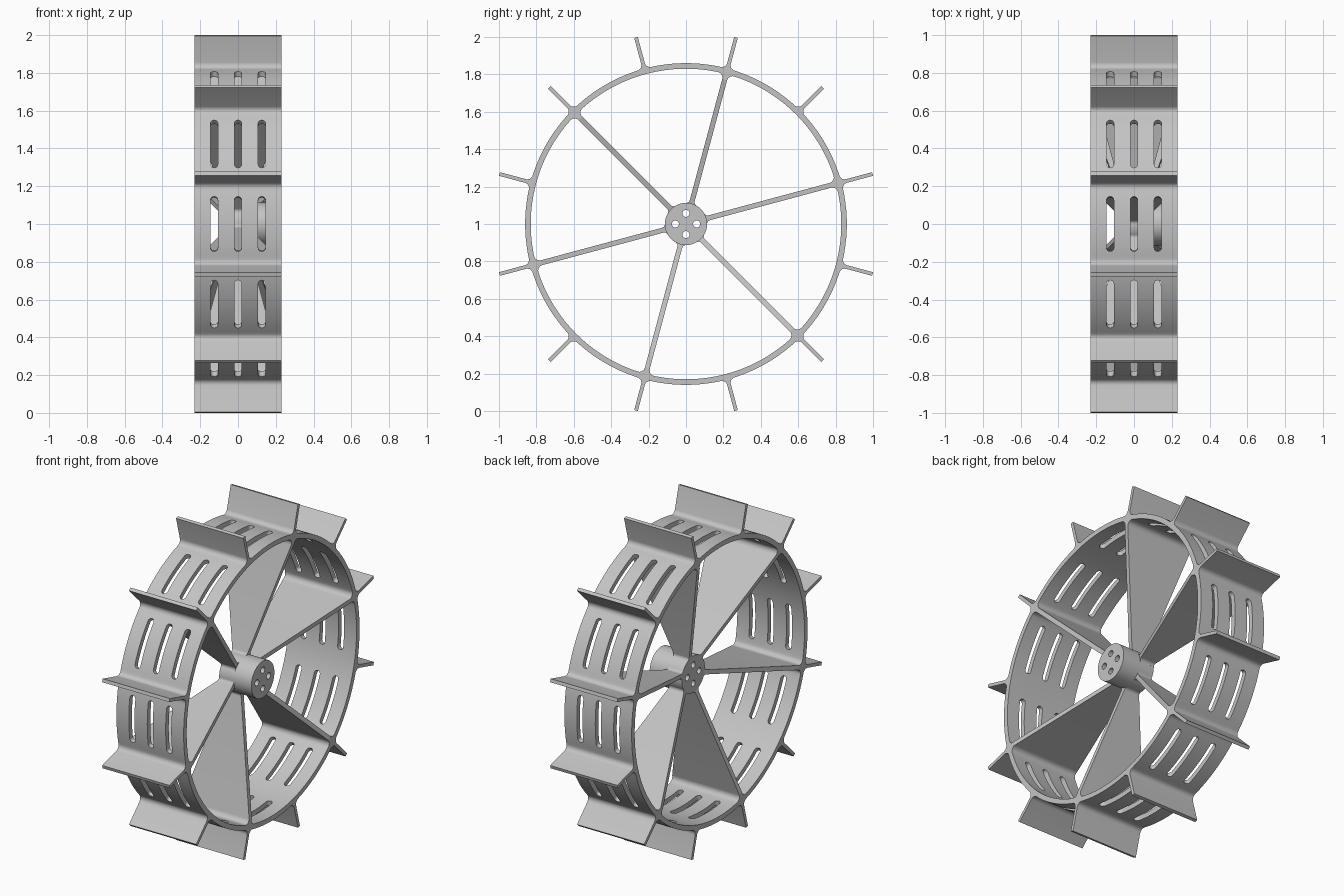
import bpy, bmesh, math
from mathutils import Vector

if "Cube" in bpy.data.objects:
    bpy.data.objects.remove(bpy.data.objects["Cube"])

W = 0.23                      # half width of the wheel along x
R_OUT, R_IN, R_TIP = 0.86, 0.83, 1.0325
BLADE, SPOKE, FIL = 0.01, 0.0135, 0.03   # half thicknesses, fillet radius
R_HUB, W_HUB = 0.113, 0.05
rad = math.radians

metal = bpy.data.materials.new("plain grey")
metal.diffuse_color = (0.55, 0.55, 0.55, 1)
metal.use_nodes = True
metal.node_tree.nodes["Principled BSDF"].inputs["Base Color"].default_value = metal.diffuse_color


def place(x, r, t, a):
    """Point at radius r and sideways offset t on the ray at angle a."""
    return Vector((x, r * math.cos(a) - t * math.sin(a),
                   1 + r * math.sin(a) + t * math.cos(a)))


def finish(bm, name):
    bmesh.ops.remove_doubles(bm, verts=bm.verts, dist=1e-5)
    bmesh.ops.recalc_face_normals(bm, faces=bm.faces)
    mesh = bpy.data.meshes.new(name)
    bm.to_mesh(mesh)
    bm.free()
    ob = bpy.data.objects.new(name, mesh)
    bpy.context.collection.objects.link(ob)
    mesh.materials.append(metal)
    return ob


def extrude(bm, outline, a, half, skip=()):
    """Prism of an (r, t) outline; half(r) is its half width, skip omits sides."""
    ends = [[bm.verts.new(place(s * half(r), r, t, a)) for r, t in outline] for s in (-1, 1)]
    bm.faces.new(ends[0])
    bm.faces.new(ends[1][::-1])
    n = len(outline)
    for i in range(n):
        if i not in skip:
            j = (i + 1) % n
            bm.faces.new((ends[0][i], ends[0][j], ends[1][j], ends[1][i]))


def fillet(radius, half, outward, steps=6):
    """Fillet from a circle to a radial plate, on the +t side."""
    d = radius + outward * FIL
    ct = half + FIL
    cr = math.sqrt(d * d - ct * ct)
    a0 = math.atan2(-outward * ct, -outward * cr)    # toward the circle
    a1 = -math.pi / 2                                # toward the plate
    if outward < 0:
        a0 = math.atan2(ct, cr)
    sweep = (a1 - a0 + math.pi) % (2 * math.pi) - math.pi
    return [(cr + FIL * math.cos(a0 + sweep * i / steps),
             ct + FIL * math.sin(a0 + sweep * i / steps)) for i in range(steps + 1)]


def arc(radius, a0, a1, steps=10):
    return [(radius * math.cos(a0 + (a1 - a0) * i / steps),
             radius * math.sin(a0 + (a1 - a0) * i / steps)) for i in range(steps + 1)]


def mirrored(pts):
    return [(r, -t) for r, t in reversed(pts)]


def cut(ob, cutter):
    mod = ob.modifiers.new("cut", 'BOOLEAN')
    mod.object = cutter
    mod.solver = 'EXACT'
    bpy.context.view_layer.objects.active = ob
    bpy.ops.object.modifier_apply(modifier=mod.name)
    bpy.data.objects.remove(cutter)


def smooth(ob):
    bpy.ops.object.select_all(action='DESELECT')
    ob.select_set(True)
    bpy.context.view_layer.objects.active = ob
    bpy.ops.object.shade_smooth_by_angle(angle=rad(30))


# Rim with twelve filleted paddles, one 30 degree sector at a time
bm = bmesh.new()
for k in range(12):
    f = fillet(R_OUT, BLADE, 1)
    side = arc(R_OUT, rad(15), math.atan2(f[0][1], f[0][0]))[:-1] + f + [(R_TIP, BLADE)]
    outer = side + mirrored(side)                    # +15 to -15 degrees
    if k % 2 == 0:                                   # inner fillets at a spoke
        g = fillet(R_IN, SPOKE, -1)
        side = arc(R_IN, rad(15), math.atan2(g[0][1], g[0][0]))[:-1] + g
        inner = (side + mirrored(side))[::-1]
    else:
        inner = arc(R_IN, rad(-15), rad(15), 20)
    outline = outer + inner
    extrude(bm, outline, rad(15 + 30 * k), lambda r: W,
            skip=(len(outer) - 1, len(outline) - 1))
rim = finish(bm, "paddle_rim")

# Rounded slots, three between each pair of paddles
bm = bmesh.new()
HALF_ARC, HALF_SLOT = 0.17, 0.019
cap = HALF_SLOT / R_OUT
rows = []
for i in range(7):                                   # round end
    p = math.pi / 2 * i / 6
    rows.append((-HALF_ARC + cap * (1 - math.cos(p)), max(0.002, HALF_SLOT * math.sin(p))))
rows += [(-0.1, HALF_SLOT), (-0.05, HALF_SLOT), (0, HALF_SLOT)]
rows += [(-a, w) for a, w in rows[-2::-1]]
for k in range(12):
    for x in (-0.126, 0, 0.126):
        rings = []
        for a, w in rows:
            ang = rad(30 * k) + a
            rings.append([bm.verts.new(place(x + s * w, r, 0, ang))
                          for s, r in ((-1, 0.76), (1, 0.76), (1, 0.93), (-1, 0.93))])
        for p, q in zip(rings, rings[1:]):
            for i in range(4):
                j = (i + 1) % 4
                bm.faces.new((p[i], p[j], q[j], q[i]))
        bm.faces.new(rings[0])
        bm.faces.new(rings[-1][::-1])
cut(rim, finish(bm, "slot_cutter"))
smooth(rim)

# Six spokes widening from the hub to the full rim width
r_end = fillet(R_IN, SPOKE, -1)[-1][0]


def spoke_width(r):
    return W_HUB + (W - W_HUB) * (r - R_HUB) / (r_end - R_HUB)


bm = bmesh.new()
for k in range(6):
    FIL = 0.02
    side = [(0.1, 0.025)] + fillet(R_HUB, SPOKE, 1) + [(r_end, SPOKE)]
    extrude(bm, side + mirrored(side), rad(15 + 60 * k), spoke_width)
smooth(finish(bm, "spokes"))


# Hub with four through holes
def cylinder(bm, radius, x0, x1, y, z, n):
    ends = [[bm.verts.new((x, y + radius * math.cos(2 * math.pi * i / n),
                           z + radius * math.sin(2 * math.pi * i / n)))
             for i in range(n)] for x in (x0, x1)]
    bm.faces.new(ends[0])
    bm.faces.new(ends[1][::-1])
    for i in range(n):
        j = (i + 1) % n
        bm.faces.new((ends[0][i], ends[0][j], ends[1][j], ends[1][i]))


bm = bmesh.new()
cylinder(bm, R_HUB, -W_HUB, 0.17, 0, 1, 64)
hub = finish(bm, "hub")
bm = bmesh.new()
for y, z in ((1, 0), (-1, 0), (0, 1), (0, -1)):
    cylinder(bm, 0.019, -0.3, 0.3, y * 0.057, 1 + z * 0.057, 24)
cut(hub, finish(bm, "hole_cutter"))
smooth(hub)
